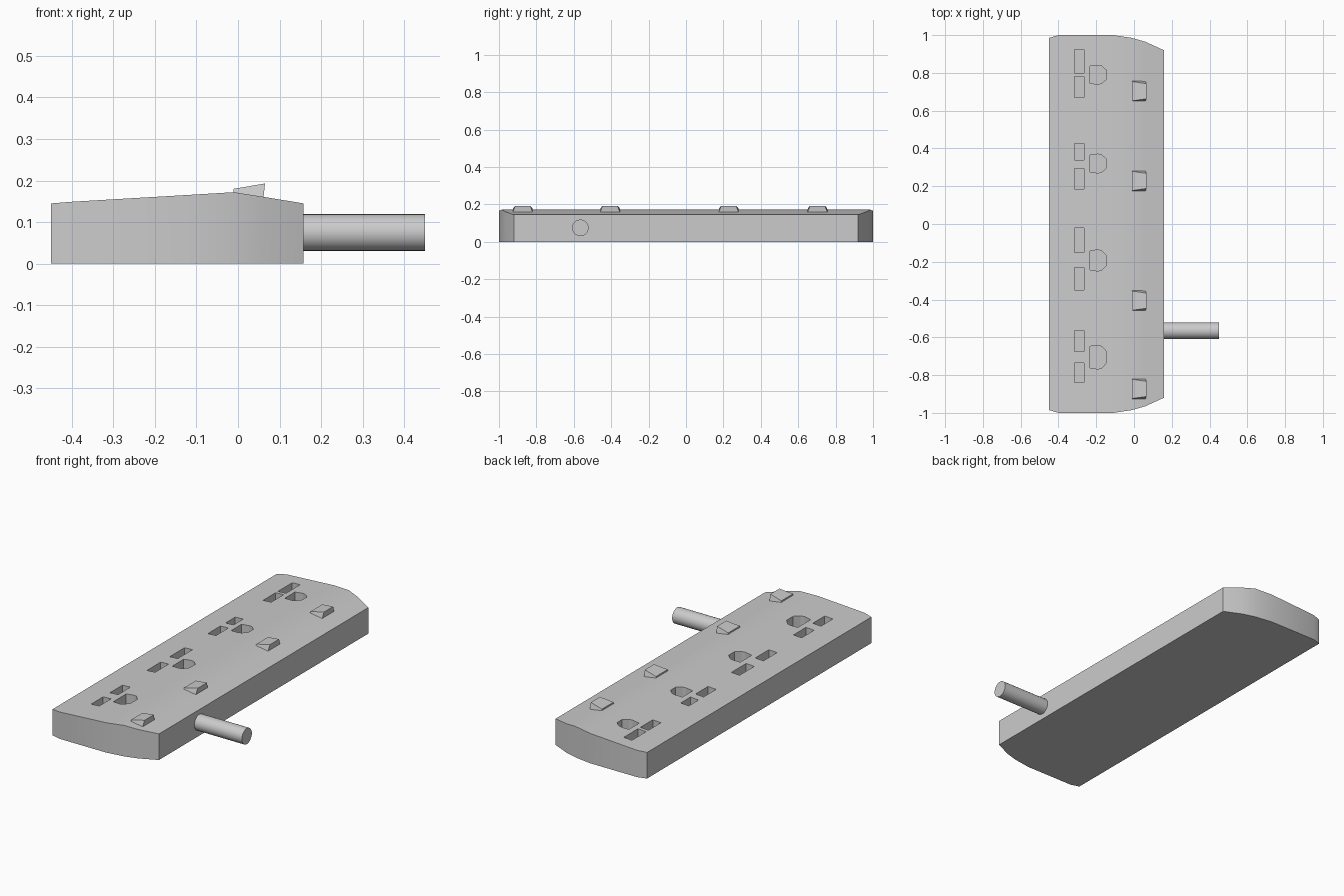
import bpy, bmesh, math

if "Cube" in bpy.data.objects:
    bpy.data.objects.remove(bpy.data.objects["Cube"])


def make_object(name, bm):
    bmesh.ops.recalc_face_normals(bm, faces=bm.faces)
    mesh = bpy.data.meshes.new(name)
    bm.to_mesh(mesh)
    bm.free()
    obj = bpy.data.objects.new(name, mesh)
    bpy.context.collection.objects.link(obj)
    return obj


def loft(bm, bottom, top):
    """Closed solid between two matching loops of points."""
    lo = [bm.verts.new(p) for p in bottom]
    hi = [bm.verts.new(p) for p in top]
    n = len(lo)
    bm.faces.new(lo[::-1])
    bm.faces.new(hi)
    for i in range(n):
        j = (i + 1) % n
        bm.faces.new((lo[i], lo[j], hi[j], hi[i]))


def smooth(obj, angle):
    bpy.ops.object.select_all(action='DESELECT')
    obj.select_set(True)
    bpy.context.view_layer.objects.active = obj
    bpy.ops.object.shade_smooth_by_angle(angle=math.radians(angle))


# Housing: stations along x giving half length and top height
stations = [(-0.45, 0.985, 0.145), (-0.40, 1.0, 0.149), (-0.11, 1.0, 0.166),
            (-0.01, 0.985, 0.172), (0.06, 0.965, 0.161), (0.158, 0.92, 0.145)]
bm = bmesh.new()
rings = [[bm.verts.new(p) for p in ((x, -y, 0), (x, y, 0), (x, y, z), (x, -y, z))]
         for x, y, z in stations]
for a, b in zip(rings, rings[1:]):
    for i in range(4):
        j = (i + 1) % 4
        bm.faces.new((a[i], a[j], b[j], b[i]))
bm.faces.new(rings[0])
bm.faces.new(rings[-1][::-1])
housing = make_object("housing", bm)

# Socket openings: two blade slots and one rounded earth hole per outlet
outlets = [((0.80, 0.925), (0.67, 0.78), (0.79, 0.05)),
           ((0.34, 0.425), (0.185, 0.295), (0.32, 0.05)),
           ((-0.15, -0.02), (-0.35, -0.23), (-0.193, 0.056)),
           ((-0.675, -0.565), (-0.84, -0.735), (-0.705, 0.063))]
floor_z, cut_top = 0.07, 0.3
bm = bmesh.new()
for slot_a, slot_b, (cy, r) in outlets:
    outlines = [[(-0.315, y0), (-0.265, y0), (-0.265, y1), (-0.315, y1)]
                for y0, y1 in (slot_a, slot_b)]
    outlines.append([(-0.234, cy - r * 0.9), (-0.19, cy - r), (-0.17, cy - r * 0.9),
                     (-0.145, cy - r * 0.45), (-0.145, cy + r * 0.45),
                     (-0.17, cy + r * 0.9), (-0.19, cy + r), (-0.234, cy + r * 0.9)])
    for o in outlines:
        loft(bm, [(x, y, floor_z) for x, y in o], [(x, y, cut_top) for x, y in o])
cutter = make_object("socket_cutter", bm)
cutter.hide_render = True

mod = housing.modifiers.new("sockets", 'BOOLEAN')
mod.operation = 'DIFFERENCE'
mod.solver = 'EXACT'
mod.object = cutter
bpy.context.view_layer.objects.active = housing
bpy.ops.object.modifier_apply(modifier=mod.name)
bpy.data.objects.remove(cutter)
smooth(housing, 20)

# Rocker switches: tilted wedges with tapered sides
for k, cy in enumerate((0.703, 0.228, -0.406, -0.873)):
    h, t = 0.054, 0.04
    bm = bmesh.new()
    loft(bm,
         [(-0.011, cy - h, 0.168), (0.061, cy - h, 0.156),
          (0.061, cy + h, 0.156), (-0.011, cy + h, 0.168)],
         [(-0.011, cy - h * 0.95, 0.18), (0.065, cy - t, 0.193),
          (0.065, cy + t, 0.193), (-0.011, cy + h * 0.95, 0.18)])
    make_object(f"switch_{k + 1}", bm)

# Cable stub
bpy.ops.mesh.primitive_cylinder_add(vertices=32, radius=0.044, depth=0.3,
                                    location=(0.3, -0.565, 0.075),
                                    rotation=(0, math.pi / 2, 0))
cable = bpy.context.object
cable.name = "cable"
smooth(cable, 30)
